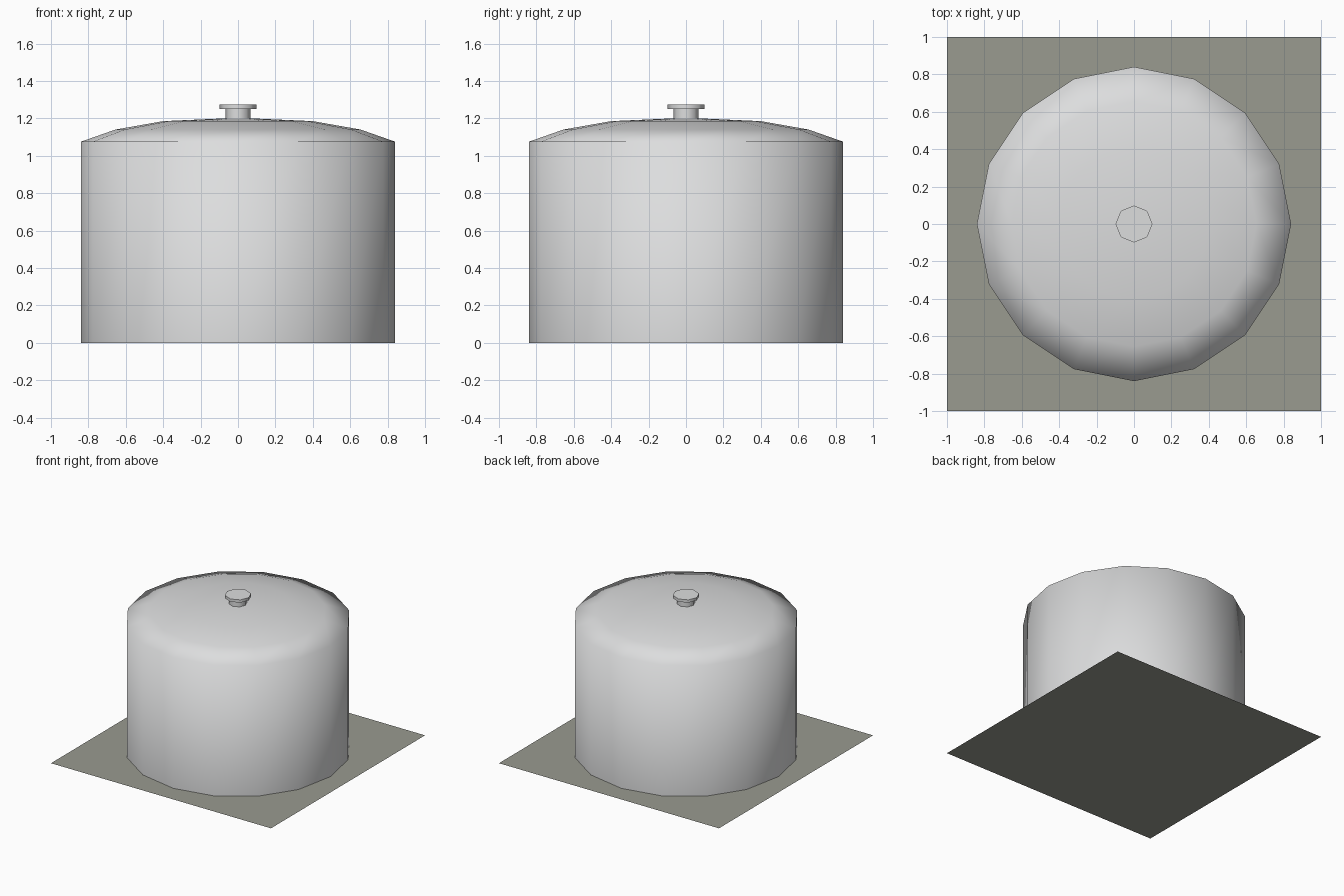
import bpy, bmesh, math

if "Cube" in bpy.data.objects:
    bpy.data.objects.remove(bpy.data.objects["Cube"])

def material(name, rgb):
    m = bpy.data.materials.new(name)
    m.diffuse_color = (*rgb, 1)
    m.use_nodes = True
    m.node_tree.nodes["Principled BSDF"].inputs["Base Color"].default_value = m.diffuse_color
    return m

steel = material("pale_steel", (0.72, 0.725, 0.73))
concrete = material("grey_concrete", (0.32, 0.325, 0.28))

def lathe(name, profile, sides, mat):
    """Revolve (radius, z) points around z; radius 0 closes to a point."""
    bm = bmesh.new()
    rings = []
    for r, z in profile:
        n = sides if r > 0 else 1
        rings.append([bm.verts.new((r * math.cos(2 * math.pi * i / sides),
                                    r * math.sin(2 * math.pi * i / sides), z))
                      for i in range(n)])
    for a, b in zip(rings, rings[1:]):
        for i in range(sides):
            j = (i + 1) % sides
            if len(b) == 1:
                bm.faces.new((a[i], a[j], b[0]))
            elif len(a) == 1:
                bm.faces.new((a[0], b[j], b[i]))
            else:
                bm.faces.new((a[i], a[j], b[j], b[i]))
    me = bpy.data.meshes.new(name)
    bm.to_mesh(me)
    bm.free()
    me.materials.append(mat)
    ob = bpy.data.objects.new(name, me)
    bpy.context.collection.objects.link(ob)
    bpy.ops.object.select_all(action='DESELECT')
    ob.select_set(True)
    bpy.context.view_layer.objects.active = ob
    return ob

# ground slab: a single flat sheet
bpy.ops.mesh.primitive_plane_add(size=2)
slab = bpy.context.object
slab.name = "base_slab"
slab.data.materials.append(concrete)

# tank wall and shallow dome, smooth across the rim
lathe("tank_shell", [(0.84, 0), (0.84, 1.075), (0.655, 1.14), (0.4, 1.185), (0, 1.203)], 16, steel)
bpy.ops.object.shade_smooth()

# filler neck and its lid
lathe("vent_neck", [(0.067, 1.19), (0.067, 1.25)], 8, steel)
bpy.ops.object.shade_smooth_by_angle(angle=math.radians(60))
lathe("vent_lid", [(0, 1.25), (0.099, 1.25), (0.099, 1.273), (0, 1.273)], 8, steel)
bpy.ops.object.shade_smooth_by_angle(angle=math.radians(60))
